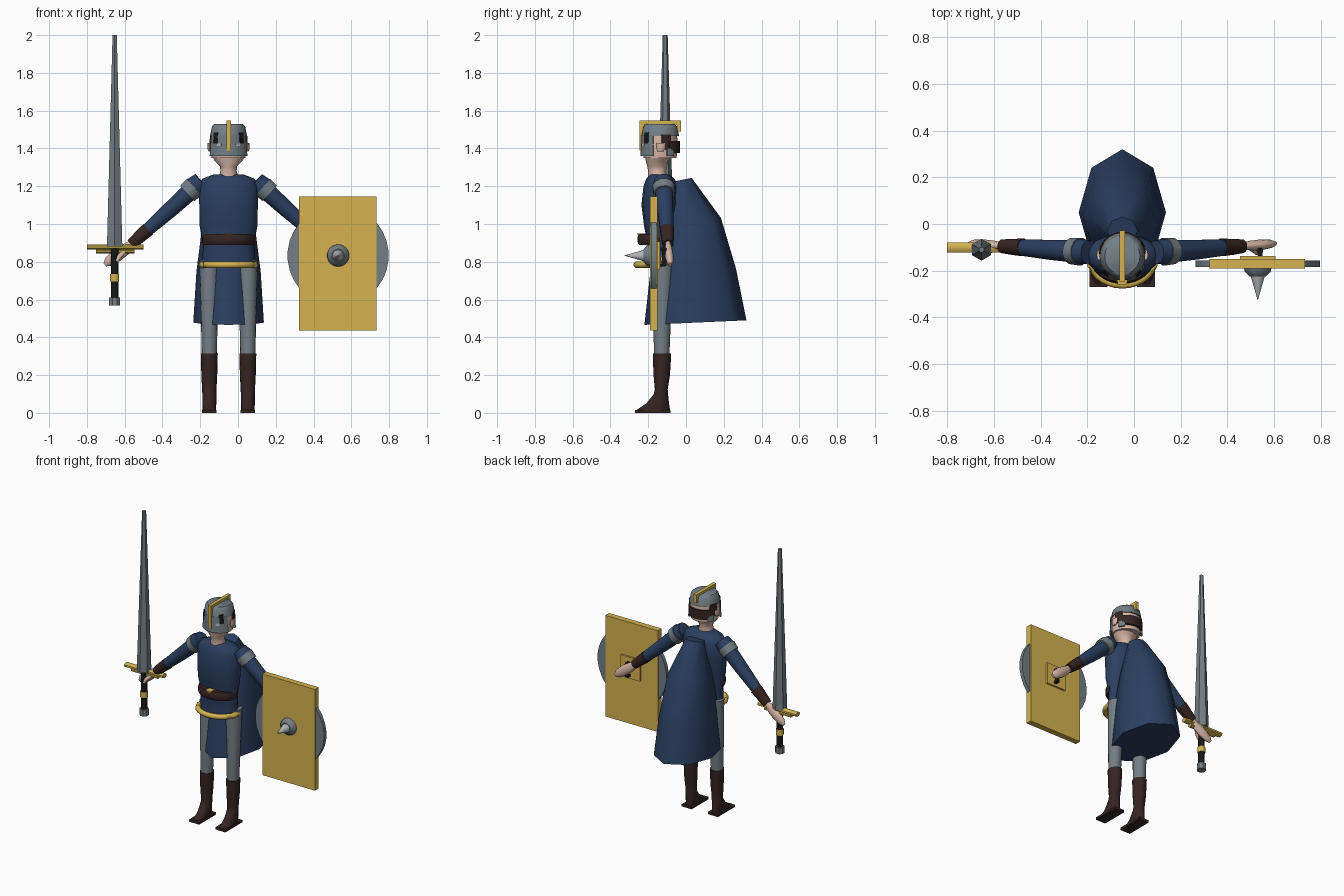
import bpy, bmesh, math
from mathutils import Vector

if "Cube" in bpy.data.objects:
    bpy.data.objects.remove(bpy.data.objects["Cube"])

CX = -0.05  # centre line of the body


def material(name, rgb):
    m = bpy.data.materials.new(name)
    m.diffuse_color = (*rgb, 1)
    m.use_nodes = True
    m.node_tree.nodes["Principled BSDF"].inputs["Base Color"].default_value = m.diffuse_color
    return m


BLUE = material("navy_cloth", (0.024, 0.05, 0.12))
STEEL = material("steel", (0.17, 0.21, 0.235))
GOLD = material("gold", (0.66, 0.45, 0.08))
BROWN = material("dark_leather", (0.036, 0.018, 0.015))
SKIN = material("skin", (0.68, 0.47, 0.38))
BLACK = material("black", (0.01, 0.009, 0.009))
PALE = material("pale_steel", (0.45, 0.47, 0.48))


def finish(name, bm, mat, angle=35):
    bmesh.ops.recalc_face_normals(bm, faces=bm.faces[:])
    me = bpy.data.meshes.new(name)
    bm.to_mesh(me)
    bm.free()
    me.materials.append(mat)
    ob = bpy.data.objects.new(name, me)
    bpy.context.collection.objects.link(ob)
    bpy.ops.object.select_all(action='DESELECT')
    ob.select_set(True)
    bpy.context.view_layer.objects.active = ob
    if angle:
        bpy.ops.object.shade_smooth_by_angle(angle=math.radians(angle))
    return ob


def skin_rings(bm, rings):
    n = len(rings[0])
    for a, b in zip(rings, rings[1:]):
        for i in range(n):
            j = (i + 1) % n
            bm.faces.new((a[i], a[j], b[j], b[i]))
    bm.faces.new(rings[0])
    bm.faces.new(rings[-1])


def stack(name, rows, mat, x=CX, n=16, angle=50, tilt=0):
    """Elliptical rings (z, y_front, y_back, half_width) stacked upward."""
    bm = bmesh.new()
    rings = []
    for z, y0, y1, rx in rows:
        cy, ry = (y0 + y1) / 2, (y1 - y0) / 2
        rings.append([bm.verts.new((x + rx * math.cos(t), cy + ry * math.sin(t),
                                    z + tilt * math.sin(t)))
                      for t in (2 * math.pi * i / n for i in range(n))])
    skin_rings(bm, rings)
    return finish(name, bm, mat, angle)


def tube(name, points, radii, mat, n=12, flat=1.0, angle=50):
    """Round section swept along points; flat scales it in y."""
    bm = bmesh.new()
    pts = [Vector(p) for p in points]
    rings = []
    for i, (p, r) in enumerate(zip(pts, radii)):
        d = (pts[min(i + 1, len(pts) - 1)] - pts[max(i - 1, 0)]).normalized()
        ref = Vector((0, 1, 0)) if abs(d.y) < 0.9 else Vector((0, 0, 1))
        u = d.cross(ref).normalized()
        v = d.cross(u)
        rings.append([bm.verts.new(p + r * (math.cos(t) * u + flat * math.sin(t) * v))
                      for t in (2 * math.pi * (k + 0.5) / n for k in range(n))])
    skin_rings(bm, rings)
    return finish(name, bm, mat, angle)


def box(name, lo, hi, mat):
    bm = bmesh.new()
    bmesh.ops.create_cube(bm, size=1)
    for v in bm.verts:
        v.co = [lo[i] if v.co[i] < 0 else hi[i] for i in range(3)]
    return finish(name, bm, mat, 0)


def band(name, cy, rows, a0, a1, thick, mat, n=16):
    """Curved plate around the body; rows are (z, rx, ry), angles from the front."""
    bm = bmesh.new()
    rings = []
    for i in range(n + 1):
        t = math.radians(a0 + (a1 - a0) * i / n)
        s, c = math.sin(t), -math.cos(t)
        outer = [bm.verts.new((CX + rx * s, cy + ry * c, z)) for z, rx, ry in rows]
        inner = [bm.verts.new((CX + (rx - thick) * s, cy + (ry - thick) * c, z))
                 for z, rx, ry in reversed(rows)]
        rings.append(outer + inner)
    skin_rings(bm, rings)
    return finish(name, bm, mat)


# torso, cape and neck
stack("tunic", [(0.77, -0.205, -0.07, 0.14), (0.90, -0.205, -0.07, 0.135),
                (0.99, -0.222, -0.06, 0.153), (1.10, -0.236, -0.038, 0.155),
                (1.20, -0.225, -0.045, 0.158), (1.24, -0.21, -0.06, 0.138),
                (1.262, -0.19, -0.09, 0.08)], BLUE)
stack("cape", [(0.478, -0.22, 0.32, 0.187), (0.75, -0.19, 0.265, 0.17),
               (1.02, -0.13, 0.185, 0.135), (1.232, -0.09, 0.03, 0.065)],
      BLUE, n=8, angle=60, tilt=0.012)
stack("neck", [(1.24, -0.20, -0.10, 0.055), (1.28, -0.20, -0.105, 0.043),
               (1.305, -0.205, -0.10, 0.045), (1.335, -0.213, -0.095, 0.075),
               (1.37, -0.22, -0.06, 0.09)], SKIN)

# belt, buckle and hip band
band("belt", -0.14, [(0.89, 0.135, 0.108), (0.905, 0.14, 0.117), (0.932, 0.14, 0.117),
                     (0.947, 0.135, 0.108)], -92, 92, 0.05, BROWN)
box("buckle", (CX - 0.02, -0.259, 0.944), (CX + 0.02, -0.215, 0.951), GOLD)
arc = [(CX + 0.14 * math.sin(t), -0.14 - 0.12 * math.cos(t), 0.784)
       for t in (math.radians(-95 + 190 * i / 16) for i in range(17))]
tube("hip_band", arc, [0.018] * 17, GOLD, n=8)

# head and helmet
stack("head", [(1.35, -0.225, -0.05, 0.09), (1.42, -0.232, -0.042, 0.098),
               (1.49, -0.225, -0.05, 0.09)], SKIN)
stack("helmet_cap", [(1.465, -0.237, -0.037, 0.098), (1.515, -0.228, -0.046, 0.088),
                     (1.53, -0.215, -0.06, 0.076)], STEEL, n=20)
band("face_guard", -0.137, [(1.36, 0.108, 0.104), (1.47, 0.098, 0.101)],
     -68, 68, 0.012, STEEL)
for s in (-1, 1):
    lo, hi = sorted((s * 112, s * 136))
    band("neck_guard", -0.137, [(1.36, 0.107, 0.103), (1.40, 0.104, 0.102)],
         lo, hi, 0.012, STEEL, 4)
    lo, hi = sorted((s * 36, s * 52))
    band("eye_slit", -0.137, [(1.425, 0.1045, 0.105), (1.485, 0.099, 0.1035)],
         lo, hi, 0.008, BLACK, 4)
    lo, hi = sorted((s * 22, s * 36))
    band("eye", -0.137, [(1.412, 0.1055, 0.1055), (1.427, 0.104, 0.105)],
         lo, hi, 0.008, PALE, 3)
    stack("ear", [(1.385, -0.15, -0.12, 0.006), (1.40, -0.155, -0.11, 0.012),
                  (1.43, -0.155, -0.11, 0.010)], SKIN, x=CX + s * 0.1, n=8)
band("hair", -0.137, [(1.375, 0.104, 0.104), (1.44, 0.102, 0.104)],
     118, 242, 0.015, BROWN)
for s in (-1, 1):
    lo, hi = sorted((s * 95, s * 125))
    band("side_hair", -0.137, [(1.395, 0.102, 0.103), (1.475, 0.099, 0.101)],
         lo, hi, 0.012, BROWN, 5)

# crest strip over the helmet
w = 0.012
box("crest_top", (CX - w, -0.238, 1.525), (CX + w, -0.028, 1.547), GOLD)
box("crest_front", (CX - w, -0.247, 1.39), (CX + w, -0.225, 1.547), GOLD)
box("crest_back", (CX - w, -0.048, 1.49), (CX + w, -0.027, 1.547), GOLD)

# legs, boots, arms, hands on both sides
for s, side in ((-1, "right"), (1, "left")):
    lx = CX + s * 0.102
    stack(side + "_leg", [(0.30, -0.17, -0.088, 0.040), (0.50, -0.172, -0.08, 0.044),
                          (0.81, -0.17, -0.065, 0.053)], STEEL, lx)
    stack(side + "_boot", [(0.015, -0.262, -0.085, 0.036), (0.05, -0.21, -0.09, 0.037),
                           (0.10, -0.17, -0.095, 0.037), (0.125, -0.165, -0.097, 0.038),
                           (0.20, -0.172, -0.085, 0.042), (0.315, -0.176, -0.078, 0.045)],
          BROWN, lx)
    box(side + "_sole", (lx - 0.039, -0.27, 0), (lx + 0.039, -0.082, 0.016), BROWN)

    def at(dx, y, z):
        return (CX + s * dx, y, z)

    tube(side + "_shoulder_cap", [at(0.145, -0.12, 1.228), at(0.185, -0.118, 1.192)],
         [0.05, 0.058], BLUE)
    tube(side + "_shoulder_plate", [at(0.18, -0.118, 1.197), at(0.218, -0.116, 1.162)],
         [0.061, 0.057], STEEL)
    tube(side + "_sleeve", [at(0.15, -0.12, 1.222), at(0.31, -0.11, 1.075),
                            at(0.45, -0.1, 0.95)], [0.052, 0.044, 0.034], BLUE)
    tube(side + "_bracer", [at(0.425, -0.1, 0.972), at(0.47, -0.098, 0.933),
                            at(0.515, -0.095, 0.893)], [0.039, 0.035, 0.03], BROWN)
    tube(side + "_hand", [at(0.51, -0.095, 0.897), at(0.55, -0.092, 0.863),
                          at(0.59, -0.09, 0.835), at(0.635, -0.085, 0.80),
                          at(0.655, -0.083, 0.785)],
         [0.022, 0.032, 0.036, 0.028, 0.012], SKIN, n=10, flat=0.65)
    tube(side + "_thumb", [at(0.55, -0.10, 0.855), at(0.58, -0.122, 0.825),
                           at(0.592, -0.128, 0.80)], [0.014, 0.013, 0.008], SKIN, n=8)

# sword
sx, sy = -0.653, -0.11


def sword_part(name, z0, z1, r0, r1, mat, n):
    return tube(name, [(sx, sy, z0), (sx, sy, z1)], [r0, r1], mat, n=n, angle=25)


sword_part("blade", 0.88, 2.0, 0.047, 0.013, STEEL, 6)
sword_part("grip", 0.60, 0.87, 0.021, 0.021, BLACK, 12)
sword_part("grip_ring", 0.695, 0.735, 0.025, 0.025, GOLD, 12)
sword_part("pommel", 0.568, 0.612, 0.031, 0.031, STEEL, 8)
tube("cross_guard", [(-0.80, sy + 0.01, 0.878), (-0.5, sy + 0.01, 0.878)],
     [0.0155, 0.0155], GOLD, n=8, flat=1.5)
tube("lower_guard", [(-0.752, sy + 0.01, 0.856), (-0.548, sy + 0.01, 0.856)],
     [0.012, 0.012], GOLD, n=8, flat=1.5)

# shield
hx, hz = 0.53, 0.833
box("shield_plate", (0.323, -0.191, 0.435), (0.732, -0.15, 1.146), GOLD)


def disc(name, ys, radii, mat, n=32):
    return tube(name, [(hx, y, hz) for y in ys], radii, mat, n=n, angle=40)


disc("shield_disc", (-0.184, -0.157), (0.268, 0.268), STEEL)
disc("shield_boss", (-0.185, -0.205, -0.225), (0.06, 0.056, 0.034), STEEL, 20)
disc("shield_spike", (-0.215, -0.325), (0.033, 0.001), PALE, 16)
box("shield_back_pad", (hx - 0.075, -0.152, hz - 0.075), (hx + 0.075, -0.138, hz + 0.075), GOLD)
tube("shield_handle", [(hx + 0.01, -0.115, hz - 0.055), (hx + 0.01, -0.115, hz + 0.04)],
     [0.014, 0.014], BLACK, n=8)
for z in (hz - 0.05, hz + 0.035):
    box("handle_mount", (hx, -0.14, z - 0.008), (hx + 0.02, -0.11, z + 0.008), BLACK)
